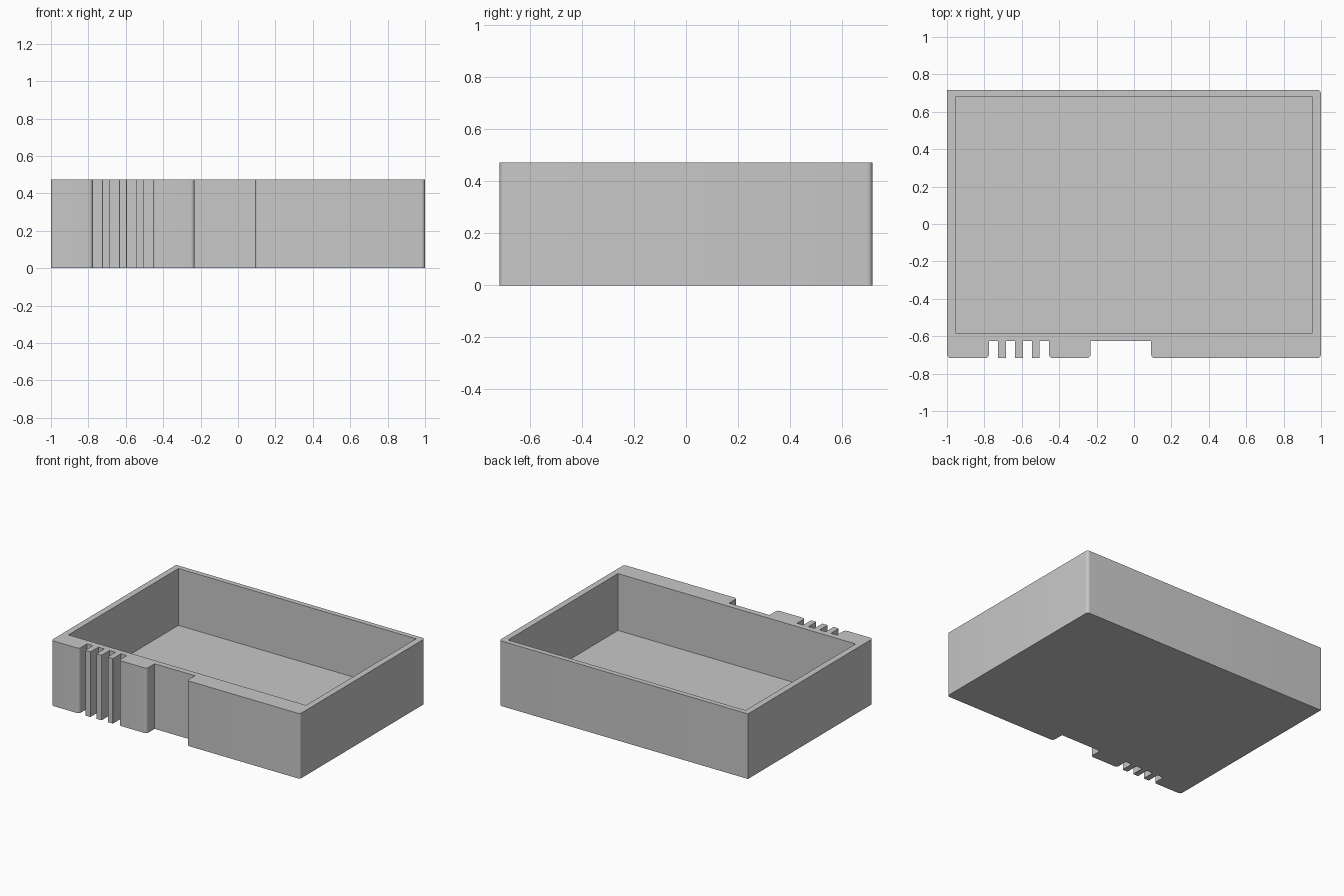
import bpy
import bmesh
from math import cos, pi, radians, sin
from mathutils import Vector

if "Cube" in bpy.data.objects:
    bpy.data.objects.remove(bpy.data.objects["Cube"], do_unlink=True)

HEIGHT, FLOOR = 0.473, 0.06
FRONT, BACK, SLOT = -0.717, 0.717, -0.626
RADIUS, FIN_RADIUS = 0.02, 0.004

grey = bpy.data.materials.new("plain grey")
grey.use_nodes = True
colour = (0.578, 0.578, 0.578, 1)
grey.diffuse_color = colour
grey.node_tree.nodes["Principled BSDF"].inputs["Base Color"].default_value = colour


def rounded(corners, steps=6):
    """Round each (x, y, radius) corner of a closed right-angled outline."""
    points = []
    for i, (x, y, r) in enumerate(corners):
        p = Vector((x, y))
        if r == 0:
            points.append(p)
            continue
        a = (Vector(corners[i - 1][:2]) - p).normalized() * r
        b = (Vector(corners[(i + 1) % len(corners)][:2]) - p).normalized() * r
        for k in range(steps + 1):
            t = k / steps * pi / 2
            points.append(p + a * (1 - sin(t)) + b * (1 - cos(t)))
    return points


def prism(name, outline, low, high):
    """Extrude a flat outline upwards into a solid."""
    bm = bmesh.new()
    face = bm.faces.new([bm.verts.new((p.x, p.y, low)) for p in outline])
    top = bmesh.ops.extrude_face_region(bm, geom=[face])["geom"]
    verts = [v for v in top if isinstance(v, bmesh.types.BMVert)]
    bmesh.ops.translate(bm, verts=verts, vec=(0, 0, high - low))
    bmesh.ops.recalc_face_normals(bm, faces=bm.faces)
    mesh = bpy.data.meshes.new(name)
    bm.to_mesh(mesh)
    bm.free()
    mesh.materials.append(grey)
    obj = bpy.data.objects.new(name, mesh)
    bpy.context.collection.objects.link(obj)
    return obj


# Slots in the front wall: left edge, right edge, left radius, right radius
slots = [
    (-0.775, -0.727, RADIUS, FIN_RADIUS),
    (-0.684, -0.636, FIN_RADIUS, FIN_RADIUS),
    (-0.594, -0.546, FIN_RADIUS, FIN_RADIUS),
    (-0.504, -0.455, FIN_RADIUS, RADIUS),
    (-0.232, 0.092, RADIUS, RADIUS),
]

# Outer outline, counter-clockwise from the front corner at -x
corners = [(-1, FRONT, RADIUS)]
for x0, x1, r0, r1 in slots:
    corners += [(x0, FRONT, r0), (x0, SLOT, 0), (x1, SLOT, 0), (x1, FRONT, r1)]
corners += [(1, FRONT, RADIUS), (1, BACK, RADIUS), (-1, BACK, 0)]
tray = prism("tray", rounded(corners), 0, HEIGHT)

# Hollow inside
inside = [Vector(p) for p in ((-0.955, -0.583), (0.955, -0.583), (0.955, 0.68), (-0.955, 0.68))]
cavity = prism("cavity_cutter", inside, FLOOR, HEIGHT + 0.1)
cavity.hide_render = True
cut = tray.modifiers.new("hollow", "BOOLEAN")
cut.operation = "DIFFERENCE"
cut.solver = "EXACT"
cut.object = cavity
bpy.ops.object.select_all(action="DESELECT")
bpy.context.view_layer.objects.active = tray
tray.select_set(True)
bpy.ops.object.modifier_apply(modifier=cut.name)
bpy.data.objects.remove(cavity, do_unlink=True)

# Smooth rounded corners, crisp edges elsewhere
bpy.ops.object.shade_smooth_by_angle(angle=radians(30))
